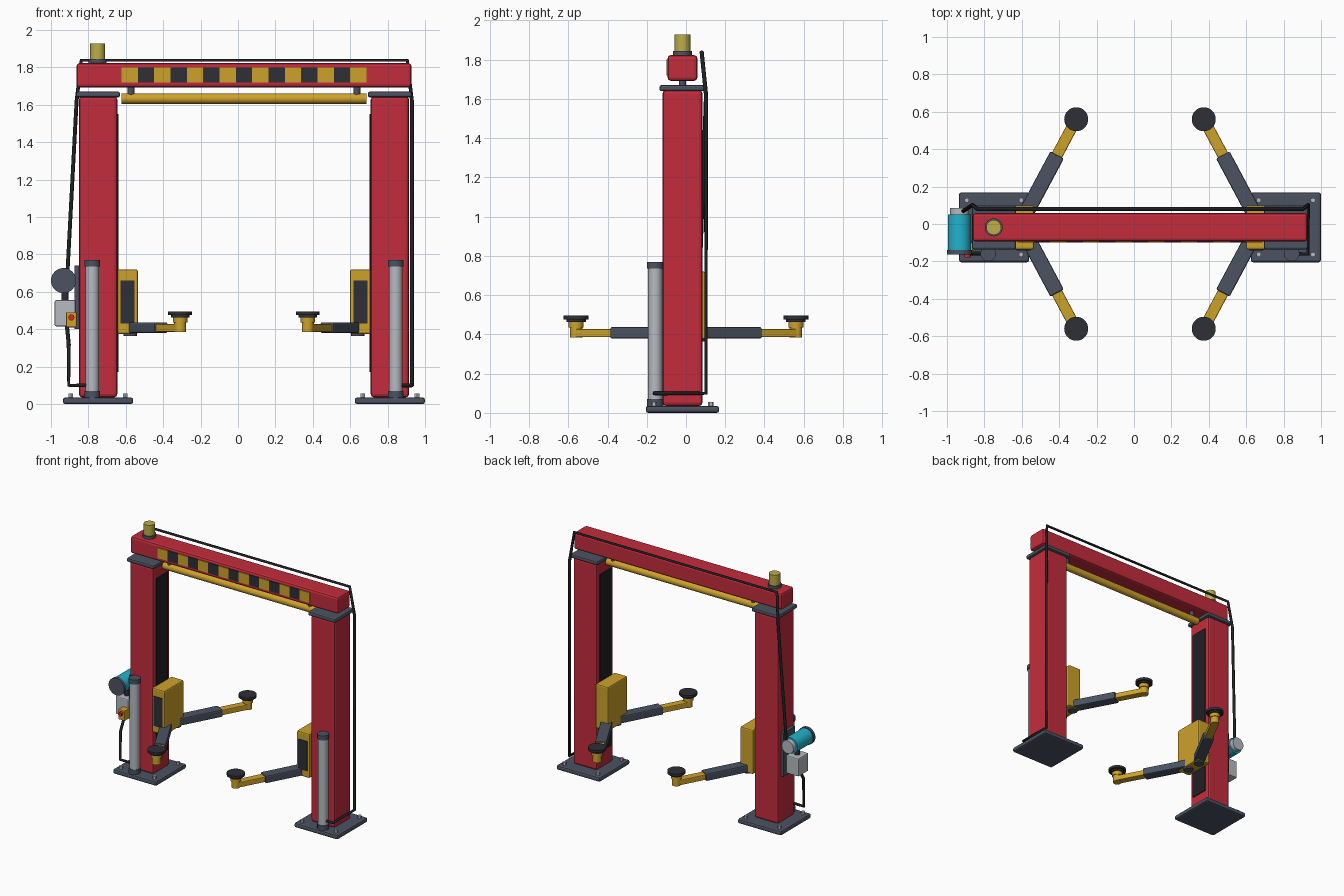
import bpy, math
from mathutils import Vector

if "Cube" in bpy.data.objects:
    bpy.data.objects.remove(bpy.data.objects["Cube"])

CX, CY = 0.032, -0.018          # centre of the frame (power unit offsets the bounds)


def srgb(r, g, b):
    return tuple(((c / 255 + 0.055) / 1.055) ** 2.4 if c > 10 else c / 3295 for c in (r, g, b)) + (1,)


def material(name, *rgb):
    m = bpy.data.materials.new(name)
    m.diffuse_color = srgb(*rgb)
    m.use_nodes = True
    m.node_tree.nodes["Principled BSDF"].inputs["Base Color"].default_value = m.diffuse_color
    return m


RED = material("red paint", 196, 44, 60)
GOLD = material("safety yellow", 206, 162, 42)
SLATE = material("slate steel", 75, 83, 98)
DARK = material("dark rubber", 46, 47, 55)
BLACK = material("black hose", 30, 32, 36)
SILVER = material("light grey metal", 182, 187, 194)
CYAN = material("cyan motor", 34, 178, 204)
BUTTON = material("button red", 220, 36, 36)
BRASS = material("brass", 190, 174, 72)


def finish(ob, name, mat, bevel=0):
    ob.name = name
    ob.data.materials.append(mat)
    if bevel:
        b = ob.modifiers.new("bevel", 'BEVEL')
        b.width, b.segments = bevel, 2
    return ob


def box(name, mat, lo, hi, bevel=0.0):
    """Box between two corners, given in any order."""
    lo, hi = Vector(lo), Vector(hi)
    bpy.ops.mesh.primitive_cube_add(size=1, location=(lo + hi) / 2)
    ob = bpy.context.object
    ob.scale = [abs(v) for v in hi - lo]
    bpy.ops.object.transform_apply(location=False, rotation=False, scale=True)
    return finish(ob, name, mat, bevel)


def beam(name, mat, p, q, width, height, bevel):
    """Horizontal bar of box section from p to q."""
    p, q = Vector(p), Vector(q)
    d = q - p
    ob = box(name, mat, (-d.length / 2, -width / 2, -height / 2), (d.length / 2, width / 2, height / 2), bevel)
    ob.location = (p + q) / 2
    ob.rotation_euler.z = math.atan2(d.y, d.x)
    return ob


def rod(name, mat, p, q, r, sides=32, bevel=0.0):
    """Cylinder from p to q."""
    p, q = Vector(p), Vector(q)
    d = q - p
    bpy.ops.mesh.primitive_cylinder_add(vertices=sides, radius=r, depth=d.length, location=(p + q) / 2,
                                        rotation=d.to_track_quat('Z', 'Y').to_euler())
    if sides > 8:
        bpy.ops.object.shade_smooth_by_angle(angle=math.radians(35))
    return finish(bpy.context.object, name, mat, bevel)


def hose(name, points, r=0.011):
    cu = bpy.data.curves.new(name, 'CURVE')
    cu.dimensions = '3D'
    cu.bevel_depth, cu.bevel_resolution, cu.use_fill_caps = r, 2, True
    sp = cu.splines.new('POLY')
    sp.points.add(len(points) - 1)
    for pt, co in zip(sp.points, points):
        pt.co = (*co, 1)
    ob = bpy.data.objects.new(name, cu)
    bpy.context.collection.objects.link(ob)
    return finish(ob, name, BLACK)


# Two mirrored posts with everything they carry
for s, side in ((-1, "left"), (1, "right")):
    def X(v):
        return CX + s * v

    box(side + "_base_plate", SLATE, (X(.5925), CY - .187, 0), (X(.9675), CY + .187, .035), .012)
    for i in (-1, 1):
        for j in (-1, 1):
            bx, by = X(.78 + i * .145), CY + j * .145
            rod(side + "_anchor_bolt", SILVER, (bx, by, .03), (bx, by, .056), .014, 6)
    box(side + "_column", RED, (X(.6775), CY - .102, .035), (X(.8825), CY + .102, 1.645), .018)
    box(side + "_column_slot", BLACK, (X(.671), CY - .07, .17), (X(.679), CY + .07, 1.55))
    box(side + "_column_cap", SLATE, (X(.6625), CY - .1175, 1.64), (X(.8975), CY + .1175, 1.67), .01)

    # Hydraulic cylinder on the front face
    cx, cy = X(.811), -.157
    rod(side + "_cylinder_foot", SLATE, (cx, cy, .033), (cx, cy, .07), .042)
    rod(side + "_cylinder_body", SILVER, (cx, cy, .06), (cx, cy, .745), .036)
    rod(side + "_cylinder_head", SLATE, (cx, cy, .735), (cx, cy, .77), .042)

    # Sliding carriage with dark front panel
    box(side + "_carriage", GOLD, (X(.567), CY - .118, .375), (X(.6775), CY + .118, .72), .01)
    box(side + "_carriage_panel", DARK, (X(.585), CY - .123, .43), (X(.66), CY - .116, .66))

    # Telescopic swing arms, front and back
    for t, end in ((-1, "front"), (1, "back")):
        n = side + "_" + end
        pivot, pad = Vector((X(.608), t * .06, .408)), Vector((X(.341), t * .56, .405))
        u = (pad - pivot)
        u.z = 0
        u.normalize()
        rod(n + "_arm_pivot", SLATE, (pivot.x, pivot.y, .365), (pivot.x, pivot.y, .445), .036)
        beam(n + "_arm_outer", SLATE, pivot, pivot + u * .35, .082, .058, .008)
        beam(n + "_arm_inner", GOLD, pivot + u * .3, pad + u * .008, .06, .042, .006)
        rod(n + "_pad_post", GOLD, (pad.x, pad.y, .384), (pad.x, pad.y, .45), .032, 24)
        rod(n + "_pad_collar", GOLD, (pad.x, pad.y, .435), (pad.x, pad.y, .468), .038, 24)
        rod(n + "_pad_under", DARK, (pad.x, pad.y, .463), (pad.x, pad.y, .478), .05)
        rod(n + "_lift_pad", DARK, (pad.x, pad.y, .475), (pad.x, pad.y, .495), .064)

    # Hanger for the shut-off bar
    rod(side + "_bar_hanger", SLATE, (X(.604), CY, 1.64), (X(.604), CY, 1.7), .018, 16)

# Overhead beam with hazard stripes
box("top_beam", RED, (CX - .895, CY - .076, 1.692), (CX + .895, CY + .076, 1.823), .016)
W = 1.31 / 15
for i in range(15):
    x0 = CX - .655 + i * W
    box("hazard_stripe", DARK if i % 2 else GOLD, (x0, CY - .082, 1.72), (x0 + W, CY - .074, 1.8))
rod("shutoff_bar", GOLD, (CX - .655, CY, 1.633), (CX + .655, CY, 1.633), .028, 12)

# Warning beacon on the beam
rod("beacon_base", SLATE, (-.75, CY, 1.815), (-.75, CY, 1.845), .048)
rod("beacon", BRASS, (-.75, CY, 1.84), (-.75, CY, 1.927), .04)

# Power unit on the left column
MX, MZ = -.933, .66
box("power_unit_bracket", SLATE, (-.875, -.09, .40), (-.845, .05, .74))
rod("motor_body", CYAN, (MX, -.14, MZ), (MX, .05, MZ), .062)
rod("motor_front_cap", SLATE, (MX, -.162, MZ), (MX, -.138, MZ), .067)
rod("motor_back_cap", SILVER, (MX, .045, MZ), (MX, .085, MZ), .05)
rod("pump_neck", DARK, (-.925, -.045, .54), (-.925, -.045, .62), .02, 16)
box("pump_tank", SILVER, (-.98, -.107, .415), (-.87, .017, .555), .008)
box("control_box", GOLD, (-.92, -.16, .41), (-.862, -.1, .49), .006)
rod("control_button", BUTTON, (-.891, -.18, .463), (-.891, -.155, .463), .016, 20)

# Hydraulic hoses
hose("long_hose", [(.85, -.16, .1), (.93, -.16, .1), (.93, .102, .1), (.93, .102, 1.62), (.905, .08, 1.838),
                   (-.838, .08, 1.838), (-.863, .102, 1.62), (-.912, .07, .70)])
hose("short_hose", [(-.915, -.08, .42), (-.905, -.15, .32), (-.905, -.157, .1), (-.79, -.157, .1)])
